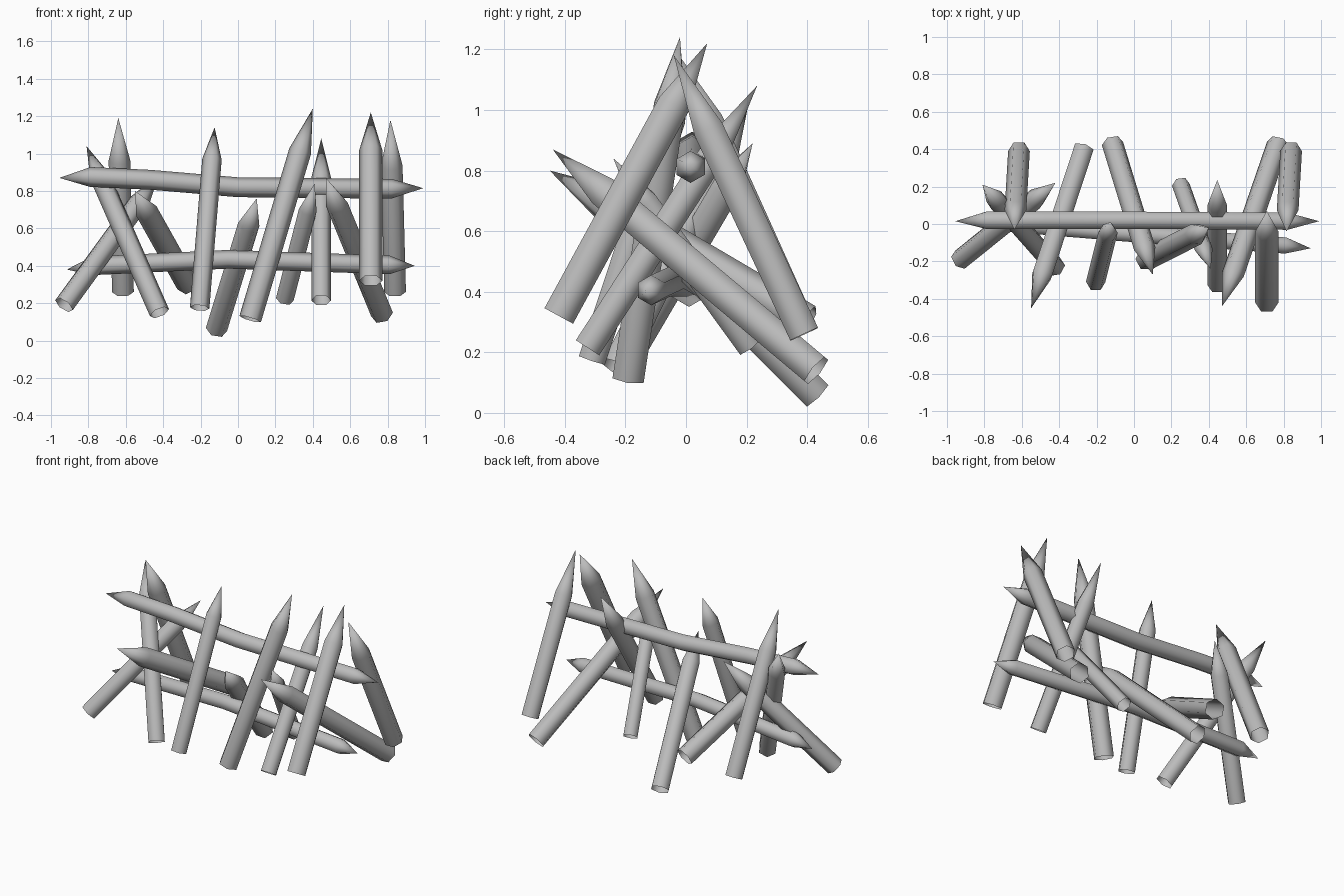
import bpy, bmesh, math
from mathutils import Vector

if "Cube" in bpy.data.objects:
    bpy.data.objects.remove(bpy.data.objects["Cube"], do_unlink=True)

wood = bpy.data.materials.new("grey wood")
wood.use_nodes = True
wood.diffuse_color = (0.5, 0.5, 0.5, 1)
wood.node_tree.nodes["Principled BSDF"].inputs["Base Color"].default_value = (0.5, 0.5, 0.5, 1)

SIDES = 6


def pole(name, path, radius, tip_start=None):
    """Six-sided pole along a path, sharpened at its end, and at its start if tip_start is given."""
    pts = [Vector(p) for p in path]
    axis = (pts[-1] - pts[0]).normalized()
    # Stable frame across the pole, one corner facing up
    helper = Vector((0, 0, 1)) if abs(axis.z) < 0.5 else Vector((1, 0, 0))
    u = (helper - axis * helper.dot(axis)).normalized()
    v = axis.cross(u)
    bm = bmesh.new()
    shaft = pts[1:-1] if tip_start else pts[:-1]
    rings = []
    for p in shaft:
        angles = [math.tau * i / SIDES for i in range(SIDES)]
        rings.append([bm.verts.new(p + radius * (math.cos(a) * u + math.sin(a) * v)) for a in angles])
    for low, high in zip(rings, rings[1:]):
        for i in range(SIDES):
            j = (i + 1) % SIDES
            bm.faces.new((low[i], low[j], high[j], high[i]))
    # Sharpened ends
    end = bm.verts.new(pts[-1])
    for i in range(SIDES):
        bm.faces.new((rings[-1][i], rings[-1][(i + 1) % SIDES], end))
    if tip_start:
        start = bm.verts.new(pts[0])
        for i in range(SIDES):
            bm.faces.new((rings[0][(i + 1) % SIDES], rings[0][i], start))
    for f in bm.faces:
        f.smooth = True
    mesh = bpy.data.meshes.new(name)
    bm.to_mesh(mesh)
    bm.free()
    mesh.materials.append(wood)
    obj = bpy.data.objects.new(name, mesh)
    bpy.context.collection.objects.link(obj)


def stake(name, base, tip, radius, point):
    """Leaning stake, open at its base, with a point of the given length."""
    base, tip = Vector(base), Vector(tip)
    shoulder = tip - (tip - base).normalized() * point
    pole(name, (base, shoulder, tip), radius)


# Long leaning stakes
stake("back_stake_right", (-.615, .39, .26), (-.64, -.03, 1.19), .058, .25)
stake("front_stake_right", (-.42, -.23, .15), (-.81, .21, 1.04), .055, .2)
stake("outer_stake_right", (-.93, -.19, .19), (-.42, .22, .89), .056, .2)
stake("front_stake_middle", (-.205, -.31, .175), (-.125, .01, 1.14), .052, .18)
stake("tall_front_stake", (.065, -.19, .115), (.4, -.02, 1.24), .06, .24)
stake("slim_front_stake", (.445, -.325, .215), (.445, .235, 1.08), .053, .25)
stake("front_stake_left", (.71, -.42, .32), (.71, .07, 1.22), .062, .23)
stake("back_stake_left", (.84, .39, .26), (.815, -.04, 1.18), .058, .27)

# Low stakes pointing forward
stake("forward_stake_right", (-.27, .4, .3), (-.55, -.45, .8), .06, .22)
stake("forward_stake_middle", (-.115, .43, .06), (.1, -.27, .76), .058, .2)
stake("forward_stake_slim", (.25, .21, .22), (.41, -.24, .84), .048, .18)
stake("forward_stake_left", (.77, .43, .14), (.47, -.44, .87), .06, .23)

# Slightly bent rails, sharpened at both ends
pole("upper_rail", ((-.955, .015, .87), (-.79, .02, .875), (-.47, .02, .86),
                    (0, .02, .82), (.82, .015, .812), (.99, .015, .815)), .053, True)
pole("lower_rail", ((-.915, .02, .38), (-.78, .01, .4), (-.05, -.05, .435),
                    (.81, -.115, .405), (.945, -.13, .4)), .05, True)
